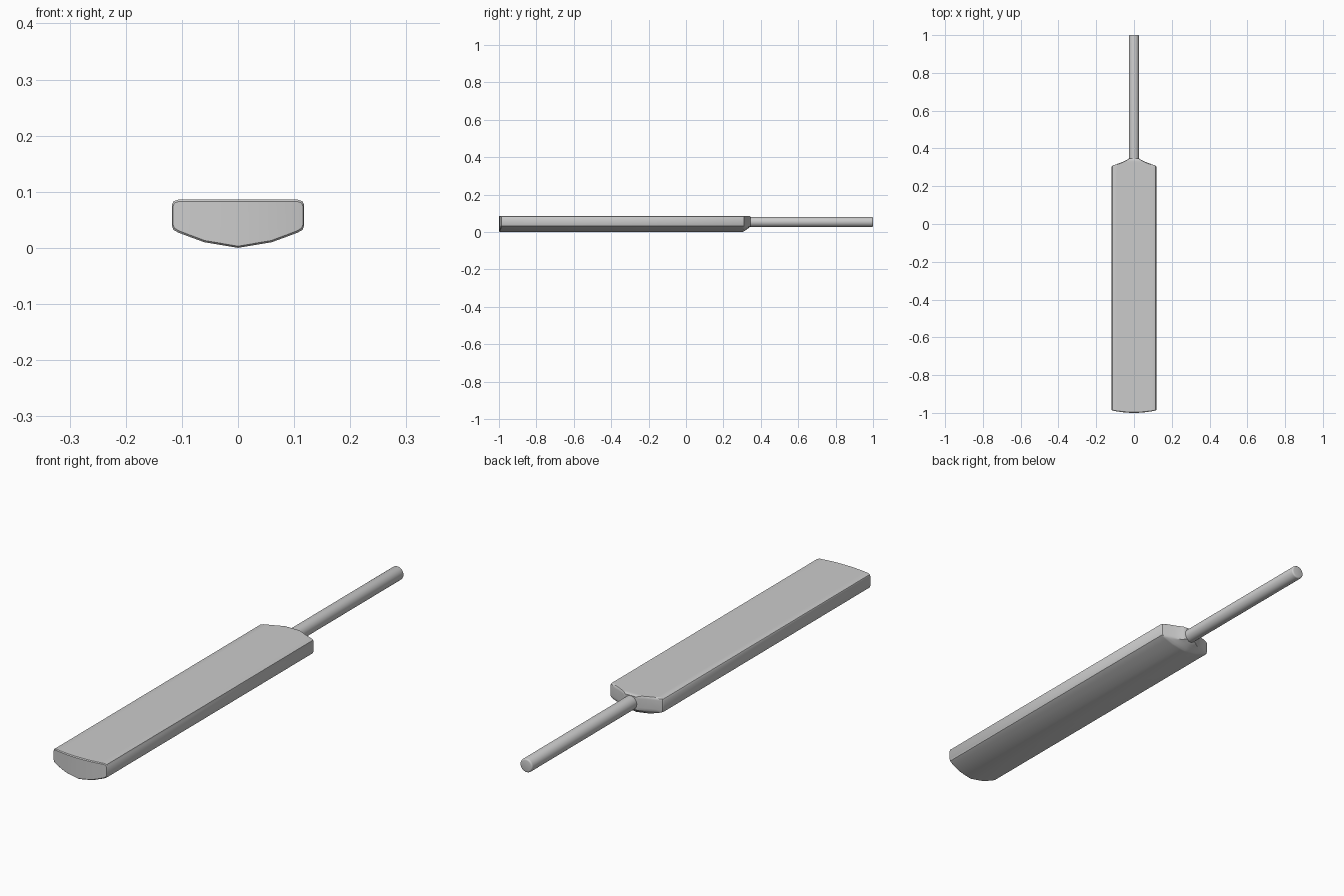
import bpy, bmesh, math
from mathutils import Matrix

if "Cube" in bpy.data.objects:
    bpy.data.objects.remove(bpy.data.objects["Cube"])


def finish(bm, name, angle):
    bmesh.ops.recalc_face_normals(bm, faces=bm.faces)
    me = bpy.data.meshes.new(name)
    bm.to_mesh(me)
    bm.free()
    ob = bpy.data.objects.new(name, me)
    bpy.context.collection.objects.link(ob)
    bpy.ops.object.select_all(action='DESELECT')
    ob.select_set(True)
    bpy.context.view_layer.objects.active = ob
    bpy.ops.object.shade_smooth_by_angle(angle=math.radians(angle))
    return ob


# Blade cross-section columns: x, top z, bottom z (flat face, ridged back)
W = 0.118
half = [(0, .086, 0), (.03, .086, .005), (.06, .086, .010), (.09, .086, .021),
        (.106, .086, .027), (.115, .083, .032), (W, .076, .040)]
cols = [(-x, t, b) for x, t, b in half[:0:-1]] + half
n = len(cols)

# Rings along the blade: y, width factor, back lift, toe bow, height inset
rings = [(-1.0, .985, 0, .013, .003), (-.996, 1, 0, .012, 0),
         (.303, 1, 0, 0, 0), (.309, .97, .10, 0, 0), (.317, .78, .28, 0, 0),
         (.326, .57, .52, 0, 0), (.334, .41, .75, 0, 0),
         (.341, .30, .92, 0, .001), (.346, .23, 1, 0, .004)]

bm = bmesh.new()
loops = []
for y, w, lift, bow, inset in rings:
    def vert(x, z):
        return bm.verts.new((x * w, y + bow * (x / W) ** 2, z))
    top = [vert(x, t - inset) for x, t, b in cols]
    bot = [vert(x, b + (.027 - b) * lift * (b < .027) + inset) for x, t, b in cols]
    loops.append(top + bot[::-1])
for a, b in zip(loops, loops[1:]):
    for i in range(2 * n):
        j = (i + 1) % (2 * n)
        bm.faces.new((a[i], a[j], b[j], b[i]))
# Toe and shoulder caps
for r in (loops[0], loops[-1]):
    for i in range(n - 1):
        bm.faces.new((r[i], r[i + 1], r[-2 - i], r[-1 - i]))
finish(bm, "blade", 35)

# Round handle with softened end
bm = bmesh.new()
y0, y1, r = .32, 1.0, .027
bmesh.ops.create_cone(
    bm, cap_ends=True, segments=32, radius1=r, radius2=r, depth=y1 - y0,
    matrix=Matrix.Translation((0, (y0 + y1) / 2, .0535)) @ Matrix.Rotation(math.pi / 2, 4, 'X'))
rim = [e for e in bm.edges if all(v.co.y > .99 for v in e.verts)]
bmesh.ops.bevel(bm, geom=rim, offset=.006, segments=3, profile=.5, affect='EDGES')
finish(bm, "handle", 40)
